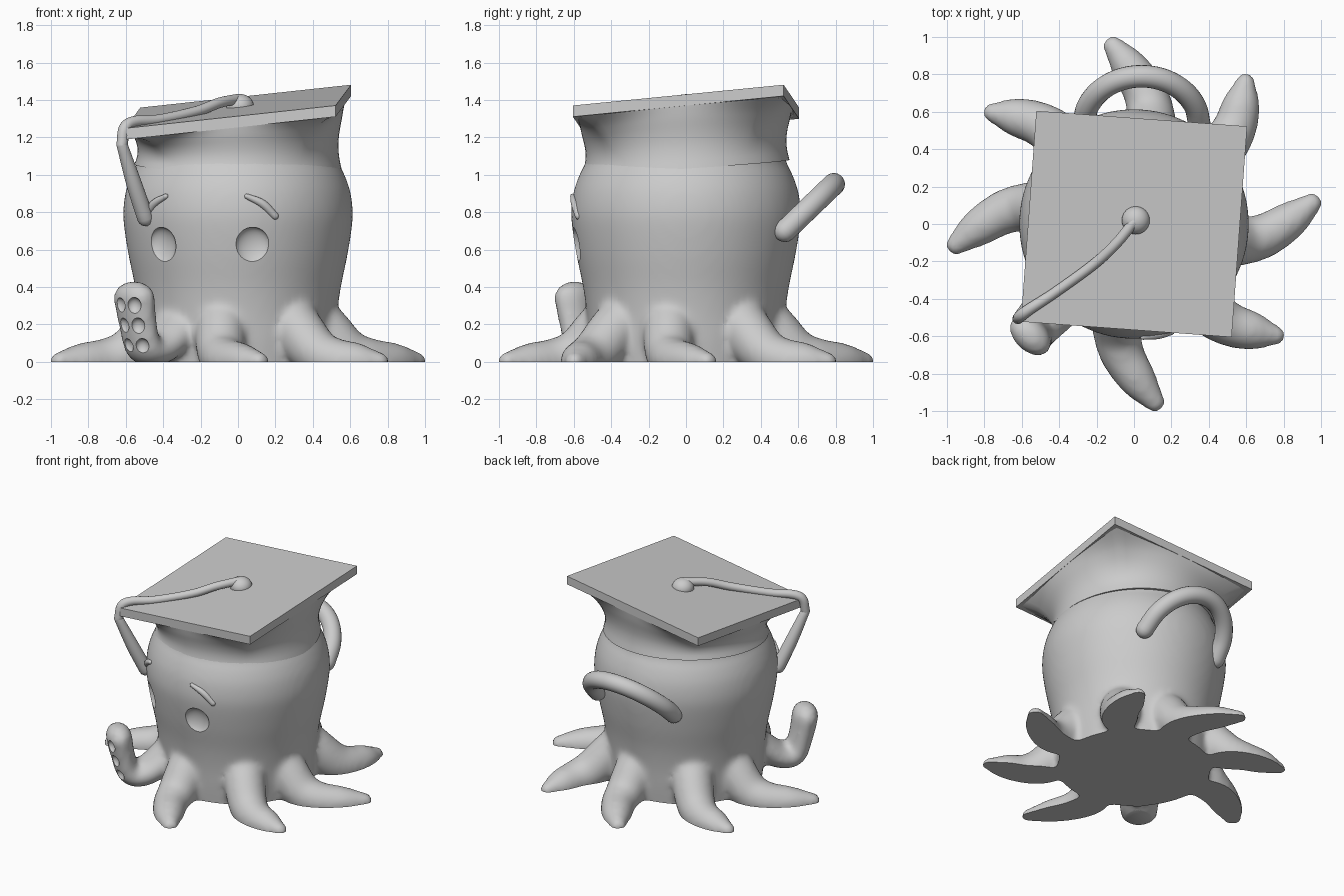
import bpy, bmesh, math
from mathutils import Vector, Matrix

cube = bpy.data.objects.get("Cube")
if cube:
    bpy.data.objects.remove(cube, do_unlink=True)

grey = bpy.data.materials.new("plain_grey")
grey.use_nodes = True
grey.diffuse_color = (0.6, 0.6, 0.6, 1)
grey.node_tree.nodes["Principled BSDF"].inputs["Base Color"].default_value = (0.6, 0.6, 0.6, 1)


def activate(ob):
    bpy.ops.object.select_all(action='DESELECT')
    ob.select_set(True)
    bpy.context.view_layer.objects.active = ob


def smooth(ob, degrees):
    activate(ob)
    bpy.ops.object.shade_smooth_by_angle(angle=math.radians(degrees))


def add_object(name, bm):
    me = bpy.data.meshes.new(name)
    bmesh.ops.recalc_face_normals(bm, faces=bm.faces)
    bm.to_mesh(me)
    bm.free()
    me.materials.append(grey)
    ob = bpy.data.objects.new(name, me)
    bpy.context.collection.objects.link(ob)
    return ob


def apply_modifiers(ob):
    activate(ob)
    for m in list(ob.modifiers):
        bpy.ops.object.modifier_apply(modifier=m.name)


def loft(bm, rings):
    """Skin a list of equal rings of points and close both ends."""
    loops = [[bm.verts.new(p) for p in ring] for ring in rings]
    n = len(loops[0])
    for a, b in zip(loops, loops[1:]):
        for i in range(n):
            bm.faces.new((a[i], a[(i + 1) % n], b[(i + 1) % n], b[i]))
    bm.faces.new(loops[0][::-1])
    bm.faces.new(loops[-1])


def ball(bm, pos, size, turn=0):
    m = Matrix.Translation(pos) @ Matrix.Rotation(turn, 4, 'Z') @ Matrix.Diagonal((*size, 1))
    bmesh.ops.create_uvsphere(bm, u_segments=24, v_segments=16, radius=1, matrix=m)


def spline(pts, steps):
    """Catmull-Rom samples of points of any size."""
    p = [Vector(q) for q in pts]
    p = [2 * p[0] - p[1]] + p + [2 * p[-1] - p[-2]]
    out = []
    for a, b, c, d in zip(p, p[1:], p[2:], p[3:]):
        for k in range(steps):
            t = k / steps
            out.append(0.5 * (2 * b + (c - a) * t + (2 * a - 5 * b + 4 * c - d) * t * t
                              + (3 * b - a - 3 * c + d) * t ** 3))
    return out + [p[-2]]


def sweep(bm, pts, wide=1, steps=6, sides=20):
    """Round tube with domed ends along (x, y, z, radius) points."""
    path = spline(pts, steps)
    pos = [q.to_3d() for q in path]
    tan = [(pos[min(i + 1, len(pos) - 1)] - pos[max(i - 1, 0)]).normalized() for i in range(len(pos))]
    data = [(p, t, q[3]) for p, t, q in zip(pos, tan, path)]

    def dome(entry, sign):
        p, t, r = entry
        return [(p + t * sign * r * math.sin(a), t, r * math.cos(a)) for a in (0.4, 0.8, 1.2, 1.5)]

    data = dome(data[0], -1)[::-1] + data + dome(data[-1], 1)
    side = tan[0].cross(Vector((0, 0, 1)))
    rings = []
    for p, t, r in data:
        side = (side - t * side.dot(t)).normalized()
        up = t.cross(side)
        rings.append([p + r * (wide * math.cos(a) * side + math.sin(a) * up)
                      for a in (2 * math.pi * i / sides for i in range(sides))])
    loft(bm, rings)


def tube(name, pts):
    bm = bmesh.new()
    sweep(bm, pts)
    smooth(add_object(name, bm), 50)


def circle(r, z, n=96):
    return [(r * math.cos(2 * math.pi * i / n), r * math.sin(2 * math.pi * i / n), z) for i in range(n)]


# Body barrel
bm = bmesh.new()
profile = [(0.50, -0.12), (0.52, 0.1), (0.53, 0.25), (0.55, 0.4), (0.585, 0.57), (0.61, 0.73),
           (0.613, 0.82), (0.598, 0.92), (0.565, 1.01), (0.535, 1.07), (0.52, 1.18)]
loft(bm, [circle(r, z) for r, z in spline(profile, 4)])

# Tentacles: two kinds repeated by quarter turns, one of them raised
straight = [(0.36, -0.08, 0.27, 0.14), (0.46, -0.09, 0.17, 0.14), (0.58, -0.09, 0.05, 0.13),
            (0.70, -0.06, 0.01, 0.118), (0.84, 0.025, 0, 0.10), (0.95, 0.11, 0, 0.058)]
diagonal = [(0.28, 0.26, 0.27, 0.14), (0.38, 0.32, 0.17, 0.14), (0.48, 0.42, 0.05, 0.13),
            (0.54, 0.52, 0.01, 0.118), (0.575, 0.65, 0, 0.10), (0.595, 0.755, 0, 0.055)]
raised = [(-0.32, -0.32, 0.2, 0.10), (-0.42, -0.45, 0.08, 0.09), (-0.50, -0.54, 0.07, 0.08),
          (-0.535, -0.575, 0.2, 0.08), (-0.555, -0.595, 0.345, 0.088)]
for k in range(4):
    turn = Matrix.Rotation(k * math.pi / 2, 3, 'Z')
    for kind in (straight, diagonal):
        if kind is diagonal and k == 2:
            sweep(bm, raised, wide=1.5)
        else:
            sweep(bm, [(*(turn @ Vector(q[:3])), q[3]) for q in kind])
body = add_object("body_and_tentacles", bm)

# Fuse the body, soften the joints and cut the base flat
fuse = body.modifiers.new("fuse", 'REMESH')
fuse.mode = 'VOXEL'
fuse.voxel_size = 0.02
soften = body.modifiers.new("soften", 'SMOOTH')
soften.factor = 0.5
soften.iterations = 10
apply_modifiers(body)
bm = bmesh.new()
bm.from_mesh(body.data)
bmesh.ops.bisect_plane(bm, geom=bm.verts[:] + bm.edges[:] + bm.faces[:], plane_co=(0, 0, 0),
                       plane_no=(0, 0, 1), clear_inner=True)
bmesh.ops.holes_fill(bm, edges=[e for e in bm.edges if e.is_boundary], sides=0)
bm.to_mesh(body.data)
bm.free()

# Eye sockets and suckers
bm = bmesh.new()
FACE = math.radians(-17.5)
PADDLE = Vector((0.84, -0.54, 0))
for s in (-1, 1):
    a = FACE + s * math.radians(25)
    ball(bm, (0.605 * math.sin(a), -0.605 * math.cos(a), 0.62), (0.095, 0.05, 0.10), a)
    for spot in ((-0.598, -0.665, 0.30), (-0.578, -0.648, 0.19), (-0.555, -0.625, 0.08)):
        ball(bm, Vector(spot) + PADDLE * s * 0.05, (0.04, 0.035, 0.045), math.atan2(PADDLE.y, PADDLE.x))
cutter = add_object("cutter", bm)
cutter.hide_render = True
cut = body.modifiers.new("cut", 'BOOLEAN')
cut.operation = 'DIFFERENCE'
cut.solver = 'FLOAT'
cut.object = cutter
apply_modifiers(body)
bpy.data.objects.remove(cutter, do_unlink=True)
smooth(body, 35)

# Eyebrows
for s, name in ((1, "left_eyebrow"), (-1, "right_eyebrow")):
    pts = []
    for deg, z, r in ((22, 0.885, 0.014), (30, 0.845, 0.022), (36.5, 0.78, 0.02)):
        a = FACE + s * math.radians(deg)
        pts.append((0.607 * math.sin(a), -0.607 * math.cos(a), z, r))
    tube(name, pts)

# Back handle
arc = [math.pi * i / 8 for i in range(9)]
tube("handle", [(0.04 + 0.31 * math.cos(a), 0.53 + 0.26 * math.sin(a), 0.70 + 0.25 * math.sin(a), 0.06)
                for a in arc])


# Cap: round band flaring into the tilted square board
def board_top(x, y):
    return 1.365 + 0.115 * x + 0.09 * y


SPIN = math.radians(-4.2)
HALF = 0.565


def cap_ring(t, r, w):
    ring = []
    for x, y, _ in circle(1, 0):
        a = math.atan2(y, x) - SPIN
        square = HALF / max(abs(math.cos(a)), abs(math.sin(a)))
        d = r + (square - r) * w
        low = 1.045 - 0.012 * x + 0.035 * y
        ring.append((x * d, y * d, low + (board_top(x * d, y * d) - 0.05 - low) * t))
    return ring


bm = bmesh.new()
shape = [(0, 0.553, 0), (0.2, 0.54, 0), (0.4, 0.535, 0.05), (0.6, 0.54, 0.16),
         (0.78, 0.55, 0.36), (0.9, 0.555, 0.62), (1, 0.56, 0.95)]
loft(bm, [cap_ring(*q) for q in spline(shape, 3)])
smooth(add_object("cap_band", bm), 40)

bm = bmesh.new()
bmesh.ops.create_cube(bm, size=1, matrix=Matrix.Rotation(SPIN, 4, 'Z')
                      @ Matrix.Diagonal((2 * HALF, 2 * HALF, 0.06, 1)))
for v in bm.verts:
    v.co.z += board_top(v.co.x, v.co.y) - 0.03
add_object("cap_board", bm)

# Button, cord and tassel
bm = bmesh.new()
ball(bm, (0.01, 0.02, 1.367), (0.075, 0.075, 0.065))
smooth(add_object("cap_button", bm), 40)
tube("cord", [(0, 0.01, 1.405, 0.028), (-0.1, -0.11, 1.385, 0.028), (-0.22, -0.22, 1.34, 0.028),
              (-0.42, -0.365, 1.295, 0.028), (-0.55, -0.45, 1.285, 0.03), (-0.605, -0.49, 1.25, 0.032),
              (-0.62, -0.505, 1.16, 0.03)])
tube("tassel", [(-0.62, -0.505, 1.16, 0.03), (-0.555, -0.435, 0.95, 0.042), (-0.495, -0.37, 0.77, 0.045)])
